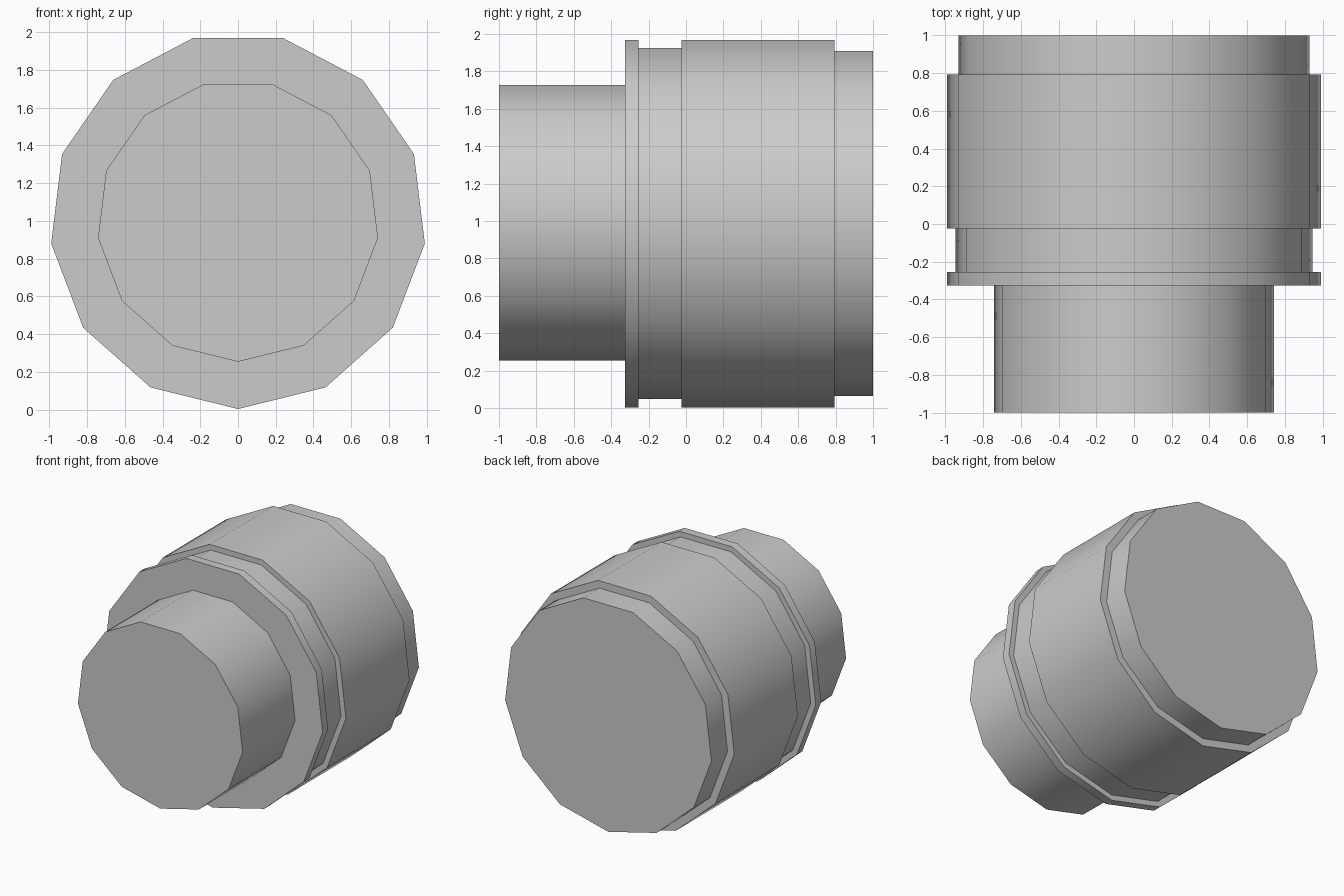
import bpy, bmesh, math

if "Cube" in bpy.data.objects:
    bpy.data.objects.remove(bpy.data.objects["Cube"])

SIDES = 13
CENTER_Z = 1.001

# Stepped profile: (y start, y end, radius)
STEPS = [
    (-1.0, -0.325, 0.747),    # narrow front plug
    (-0.325, -0.255, 0.997),  # thin flange
    (-0.255, -0.025, 0.952),  # groove
    (-0.025, 0.793, 0.997),   # main drum
    (0.793, 1.0, 0.936),      # rear step
]

bm = bmesh.new()


def ring(y, r):
    # Polygon ring with one corner pointing straight down
    return [bm.verts.new((r * math.sin(math.tau * i / SIDES), y,
                          CENTER_Z - r * math.cos(math.tau * i / SIDES)))
            for i in range(SIDES)]


# Rings along the body, bridged one to the next
rings = [ring(y, r) for y0, y1, r in STEPS for y in (y0, y1)]
for a, b in zip(rings, rings[1:]):
    for i in range(SIDES):
        j = (i + 1) % SIDES
        bm.faces.new((a[i], a[j], b[j], b[i]))

# End caps
bm.faces.new(rings[0])
bm.faces.new(rings[-1])
bmesh.ops.recalc_face_normals(bm, faces=bm.faces)

mesh = bpy.data.meshes.new("stepped_drum")
bm.to_mesh(mesh)
bm.free()
drum = bpy.data.objects.new("stepped_drum", mesh)
bpy.context.collection.objects.link(drum)

# Smooth around the sides, sharp at the steps
bpy.context.view_layer.objects.active = drum
drum.select_set(True)
bpy.ops.object.shade_smooth_by_angle(angle=math.radians(30))
